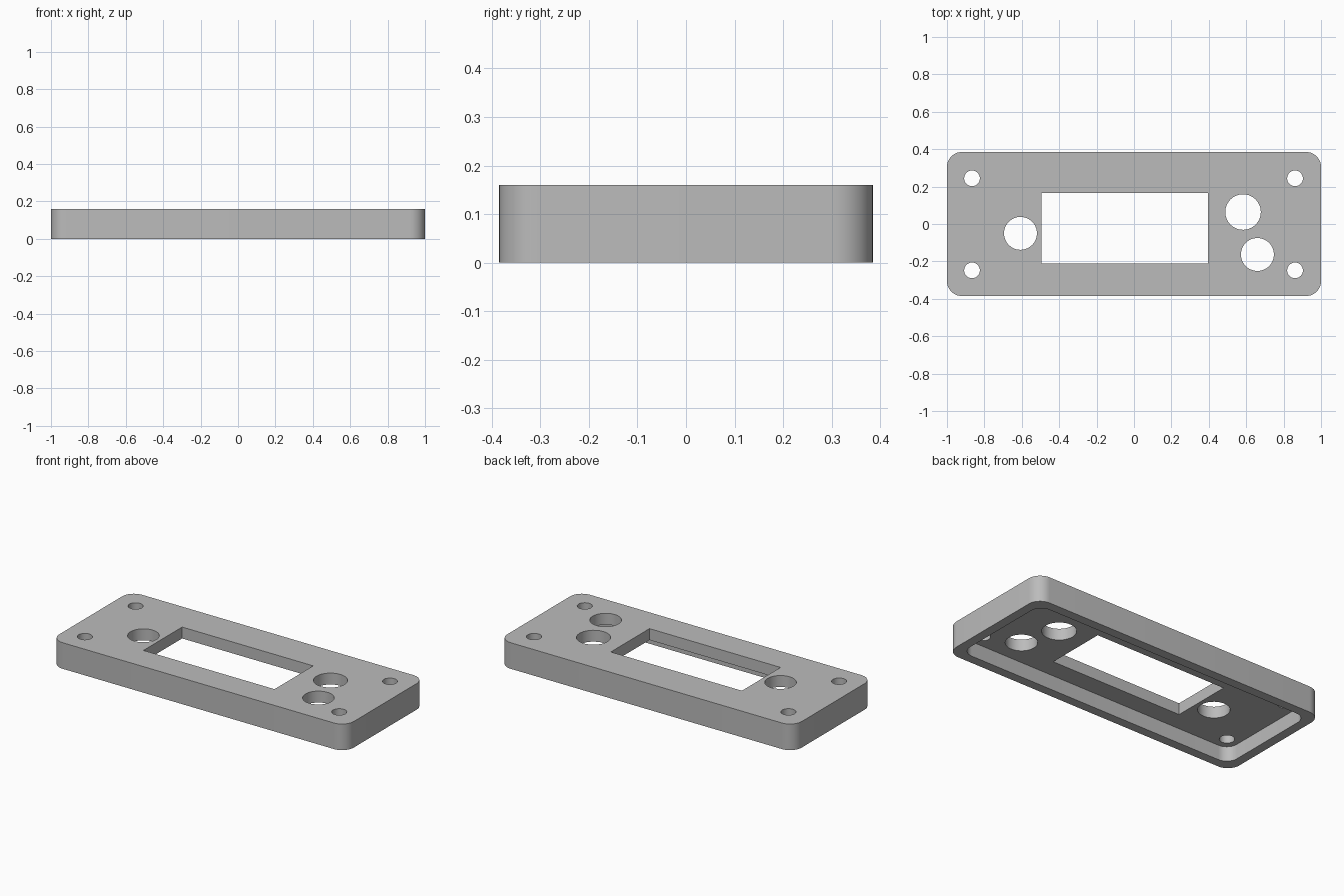
import bpy
import bmesh
import math

if "Cube" in bpy.data.objects:
    bpy.data.objects.remove(bpy.data.objects["Cube"], do_unlink=True)

# Single grey finish
grey = bpy.data.materials.new("plain grey")
grey.use_nodes = True
colour = (0.5, 0.5, 0.5, 1)
grey.diffuse_color = colour
grey.node_tree.nodes["Principled BSDF"].inputs["Base Color"].default_value = colour


def prism(name, outline, bottom, top):
    """Extrude a closed outline from bottom to top."""
    bm = bmesh.new()
    base = bm.faces.new([bm.verts.new((x, y, bottom)) for x, y in outline])
    side = bmesh.ops.extrude_face_region(bm, geom=[base])["geom"]
    verts = [v for v in side if isinstance(v, bmesh.types.BMVert)]
    bmesh.ops.translate(bm, verts=verts, vec=(0, 0, top - bottom))
    bmesh.ops.recalc_face_normals(bm, faces=bm.faces)
    mesh = bpy.data.meshes.new(name)
    bm.to_mesh(mesh)
    bm.free()
    mesh.materials.append(grey)
    obj = bpy.data.objects.new(name, mesh)
    bpy.context.collection.objects.link(obj)
    return obj


def rounded(half_x, half_y, radius, steps=10):
    points = []
    for quarter, (sx, sy) in enumerate([(1, 1), (-1, 1), (-1, -1), (1, -1)]):
        for i in range(steps + 1):
            a = math.pi / 2 * (quarter + i / steps)
            points.append((sx * (half_x - radius) + radius * math.cos(a),
                           sy * (half_y - radius) + radius * math.sin(a)))
    return points


def circle(x, y, radius, sides=48):
    return [(x + radius * math.cos(math.tau * i / sides),
             y + radius * math.sin(math.tau * i / sides)) for i in range(sides)]


HEIGHT, RECESS = 0.16, 0.09
panel = prism("faceplate", rounded(1, 0.385, 0.08), 0, HEIGHT)

# Underside pocket and display window
cutters = [
    prism("pocket_cutter", rounded(0.943, 0.328, 0.07), -0.1, RECESS),
    prism("window_cutter", [(-0.495, -0.21), (0.395, -0.21),
                            (0.395, 0.165), (-0.495, 0.165)], -0.2, 0.3),
]

# Large control holes, then corner screw holes
holes = [(-0.607, -0.05, 0.088), (0.583, 0.064, 0.095), (0.66, -0.163, 0.088)]
holes += [(x, y, 0.042) for x in (-0.866, 0.861) for y in (-0.248, 0.244)]
cutters += [prism("hole_cutter", circle(*h), -0.2, 0.3) for h in holes]

bpy.ops.object.select_all(action="DESELECT")
panel.select_set(True)
bpy.context.view_layer.objects.active = panel
for cutter in cutters:
    cutter.hide_render = True
    mod = panel.modifiers.new("cut", "BOOLEAN")
    mod.operation = "DIFFERENCE"
    mod.solver = "EXACT"
    mod.object = cutter
    bpy.ops.object.modifier_apply(modifier=mod.name)
    bpy.data.objects.remove(cutter, do_unlink=True)

bpy.ops.object.shade_smooth_by_angle(angle=math.radians(30))
